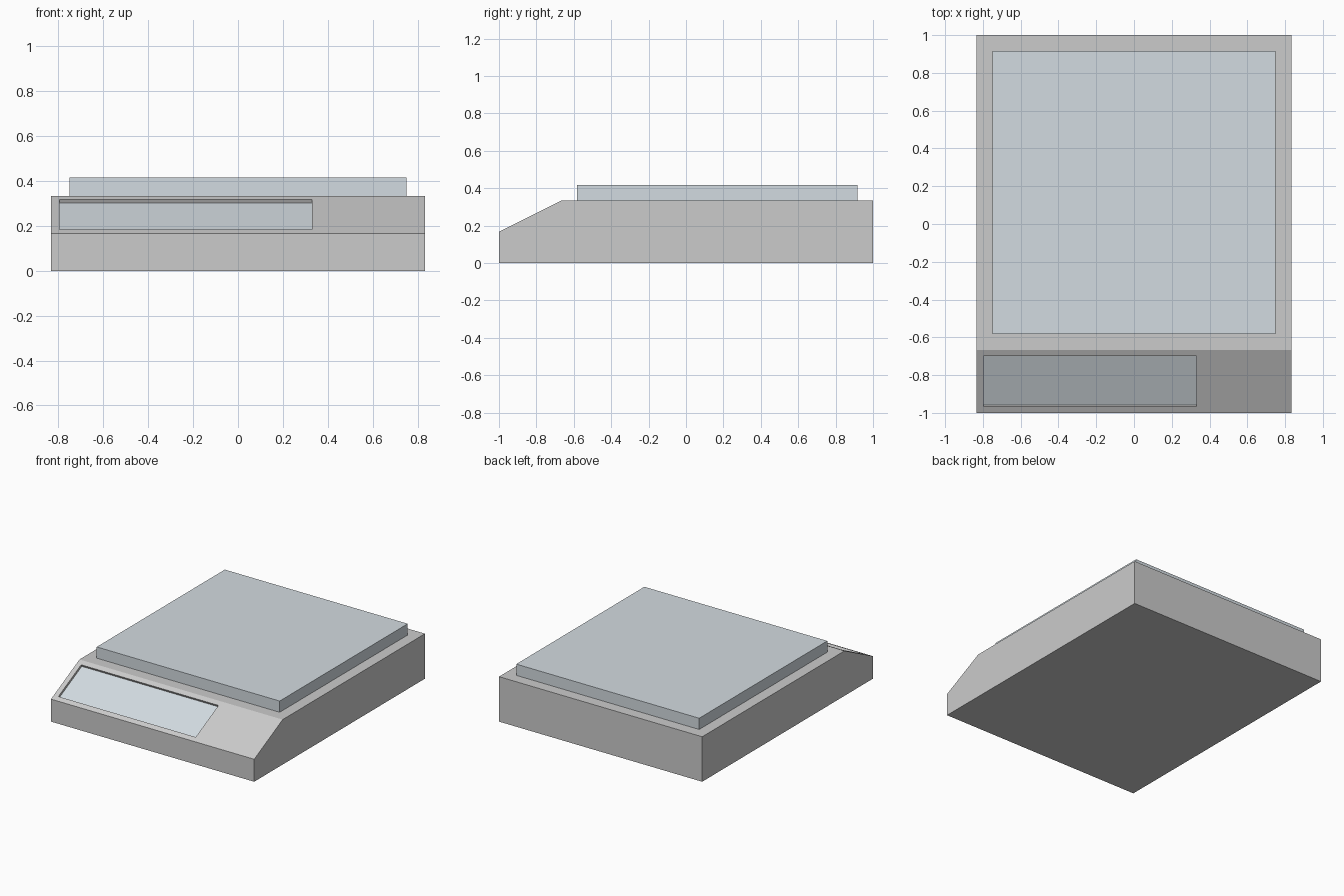
import bpy, bmesh, math
from mathutils import Vector, Matrix

if "Cube" in bpy.data.objects:
    bpy.data.objects.remove(bpy.data.objects["Cube"])

W = 0.833                                   # half width of the body
TILT = math.atan2(0.1667, 0.3333)           # slope of the front panel
NORMAL = Vector((0, -math.sin(TILT), math.cos(TILT)))


def finish(name, bm, material=None):
    bmesh.ops.recalc_face_normals(bm, faces=bm.faces)
    mesh = bpy.data.meshes.new(name)
    bm.to_mesh(mesh)
    bm.free()
    obj = bpy.data.objects.new(name, mesh)
    bpy.context.collection.objects.link(obj)
    if material:
        mesh.materials.append(material)
    return obj


def box(name, size, matrix, material=None):
    bm = bmesh.new()
    bmesh.ops.create_cube(bm, size=1.0)
    bm.transform(matrix @ Matrix.Diagonal((*size, 1)))
    return finish(name, bm, material)


def panel_box(name, top, bottom, material=None):
    """Box lying on the sloped panel, between two depths along its normal."""
    centre = Vector((-0.233, -0.8333, 0.25)) + NORMAL * (top + bottom) / 2
    matrix = Matrix.Translation(centre) @ Matrix.Rotation(TILT, 4, 'X')
    return box(name, (1.126, 0.298, top - bottom), matrix, material)


blue_grey = bpy.data.materials.new("blue_grey")
blue_grey.diffuse_color = (0.65, 0.71, 0.75, 1)
blue_grey.use_nodes = True
blue_grey.node_tree.nodes["Principled BSDF"].inputs["Base Color"].default_value = blue_grey.diffuse_color

# Body: wedge-fronted side profile extruded across the width
profile = [(-1, 0), (1, 0), (1, 0.3333), (-0.6667, 0.3333), (-1, 0.1667)]
bm = bmesh.new()
face = bm.faces.new([bm.verts.new((-W, y, z)) for y, z in profile])
side = bmesh.ops.extrude_face_region(bm, geom=[face])
bmesh.ops.translate(bm, vec=(2 * W, 0, 0),
                    verts=[v for v in side["geom"] if isinstance(v, bmesh.types.BMVert)])
body = finish("scale_body", bm)

# Display recess cut into the slope
cutter = panel_box("display_recess_cutter", 0.05, -0.02)
cutter.hide_render = True
cutter.hide_viewport = True
cut = body.modifiers.new("display_recess", 'BOOLEAN')
cut.operation = 'DIFFERENCE'
cut.solver = 'EXACT'
cut.object = cutter

# Display glass at the bottom of the recess
panel_box("display_screen", -0.0165, -0.024, blue_grey)

# Weighing platform
box("weighing_platform", (1.5, 1.5, 0.0833),
    Matrix.Translation((0, 0.1667, 0.375)), blue_grey)
